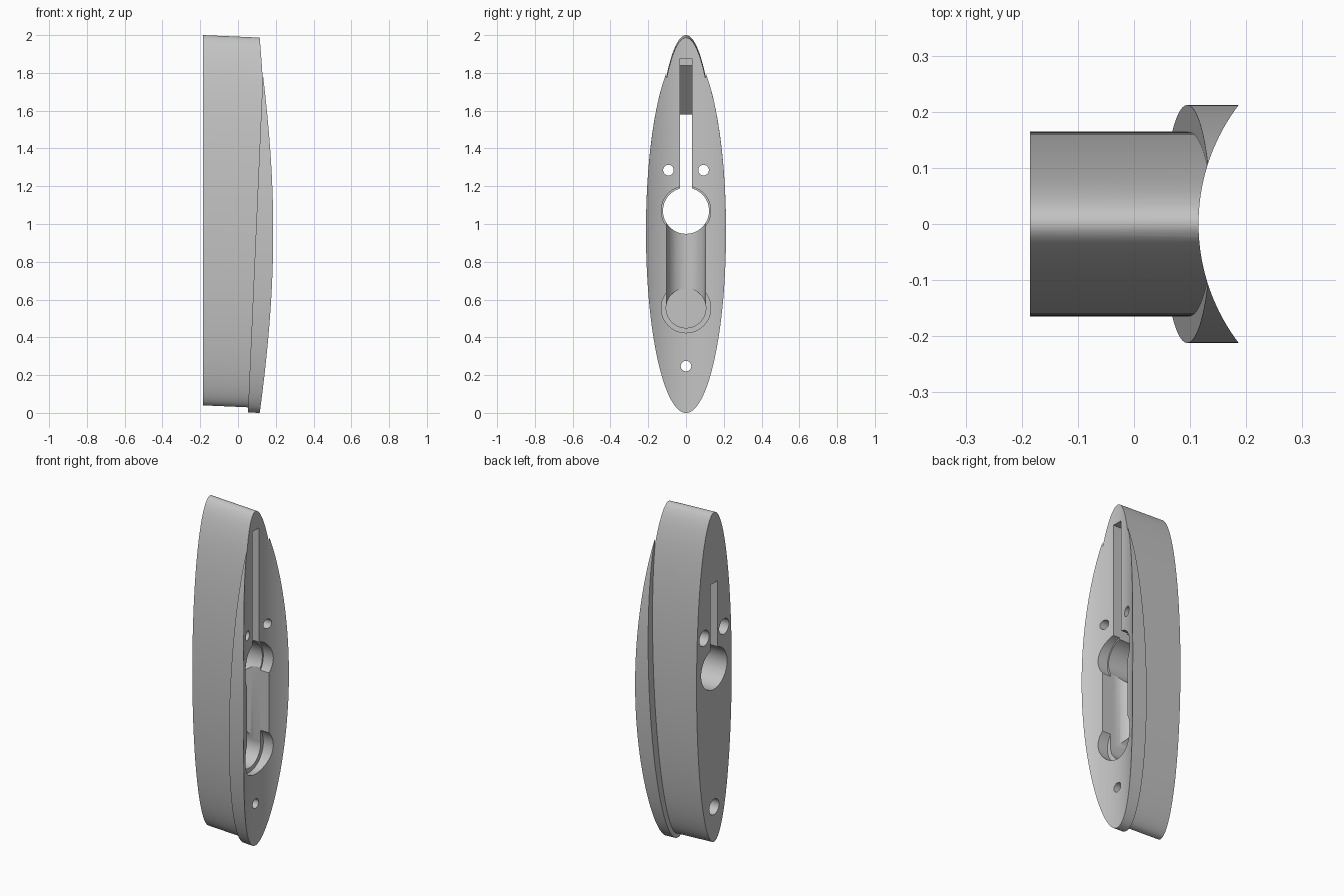
import bpy
import bmesh
from math import cos, sin, tau, pi

if "Cube" in bpy.data.objects:
    bpy.data.objects.remove(bpy.data.objects["Cube"])

TILT = 0.044       # downward drift of the side walls per unit of x
BACK = -0.185      # flat rear face
FRONT = 0.3        # overshoot, trimmed by the hollow front


def prism(name, ring_a, ring_b):
    """Closed solid between two matching rings of points."""
    bm = bmesh.new()
    a = [bm.verts.new(p) for p in ring_a]
    b = [bm.verts.new(p) for p in ring_b]
    n = len(a)
    bm.faces.new(a)
    bm.faces.new(b[::-1])
    for i in range(n):
        j = (i + 1) % n
        bm.faces.new((a[i], b[i], b[j], a[j]))
    bmesh.ops.recalc_face_normals(bm, faces=bm.faces[:])
    mesh = bpy.data.meshes.new(name)
    bm.to_mesh(mesh)
    bm.free()
    obj = bpy.data.objects.new(name, mesh)
    bpy.context.collection.objects.link(obj)
    return obj


def ellipse(half_y, half_z, zc, x_of_z, n=128):
    """Oval ring on a plane x(z), following the tilted walls."""
    pts = []
    for i in range(n):
        z = zc + half_z * sin(tau * i / n)
        x = x_of_z(z)
        pts.append((x, half_y * cos(tau * i / n), z - TILT * (x - BACK)))
    return pts


def bore(name, y, z, r, x0, x1, n=64):
    """Round cutter running along x."""
    rings = [[(x, y + r * cos(tau * i / n), z + r * sin(tau * i / n))
              for i in range(n)] for x in (x0, x1)]
    return prism(name, *rings)


def combine(target, tool, operation):
    mod = target.modifiers.new(operation.lower(), 'BOOLEAN')
    mod.operation = operation
    mod.solver = 'EXACT'
    mod.object = tool
    bpy.context.view_layer.objects.active = target
    bpy.ops.object.modifier_apply(modifier=mod.name)
    bpy.data.objects.remove(tool)


# Main oval block
body = prism("oval_mount_body",
             ellipse(0.165, 0.98, 1.02, lambda z: BACK),
             ellipse(0.165, 0.98, 1.02, lambda z: FRONT))

# Wider flange, starting from a slanted rear plane
flange = prism("flange",
               ellipse(0.212, 0.962, 0.975, lambda z: 0.052 + TILT * z),
               ellipse(0.212, 0.962, 0.975, lambda z: FRONT))
combine(body, flange, 'UNION')

# Hollow front that fits around a tube
hollow = [[(0.465 + 0.35 * cos(tau * i / 192), 0.35 * sin(tau * i / 192), z)
           for i in range(192)] for z in (-0.5, 2.5)]
combine(body, prism("hollow_cutter", *hollow), 'DIFFERENCE')

# Keyhole: through hole, lower pocket and their shallow counterbores
FLOOR = -0.05
HOLE_Z, POCKET_Z = 1.07, 0.555
cutters = [
    bore("through_hole", 0, HOLE_Z, 0.122, -0.4, 0.4),
    bore("hole_counterbore", 0, HOLE_Z, 0.131, 0.075, 0.4),
    bore("pocket", 0, POCKET_Z, 0.105, FLOOR, 0.4),
    bore("pocket_counterbore", 0, POCKET_Z, 0.131, 0.075, 0.4),
]

# Round-bottomed trough joining the pocket to the hole
R = 0.104
trough = [(0.4, -R), (0.4, R)]
trough += [(FLOOR + R - R * sin(pi * i / 32), R * cos(pi * i / 32))
           for i in range(33)]
cutters.append(prism("trough", [(x, y, POCKET_Z) for x, y in trough],
                     [(x, y, HOLE_Z) for x, y in trough]))

# Narrow cable slot with a ramped upper end
slot = [(-0.4, HOLE_Z), (0.4, HOLE_Z), (0.4, 1.875), (0.06, 1.875),
        (0.06, 1.84), (BACK, 1.58), (-0.4, 1.58)]
cutters.append(prism("cable_slot", [(x, -0.032, z) for x, z in slot],
                     [(x, 0.032, z) for x, z in slot]))

# Screw holes, wider at the rear
for y, z in ((-0.093, 1.285), (0.093, 1.285), (0, 0.248)):
    cutters.append(bore("screw_hole", y, z, 0.028, -0.4, 0.4, 32))
    cutters.append(bore("screw_recess", y, z, 0.046, -0.4, -0.03, 32))

for tool in cutters:
    combine(body, tool, 'DIFFERENCE')

# Single grey material
grey = bpy.data.materials.new("plain_grey")
grey.use_nodes = True
colour = (0.55, 0.55, 0.55, 1)
grey.diffuse_color = colour
grey.node_tree.nodes["Principled BSDF"].inputs["Base Color"].default_value = colour
body.data.materials.clear()
body.data.materials.append(grey)
for face in body.data.polygons:
    face.material_index = 0

# Smooth curved walls, crisp edges
bpy.ops.object.select_all(action='DESELECT')
body.select_set(True)
bpy.context.view_layer.objects.active = body
bpy.ops.object.shade_smooth_by_angle(angle=0.5)
